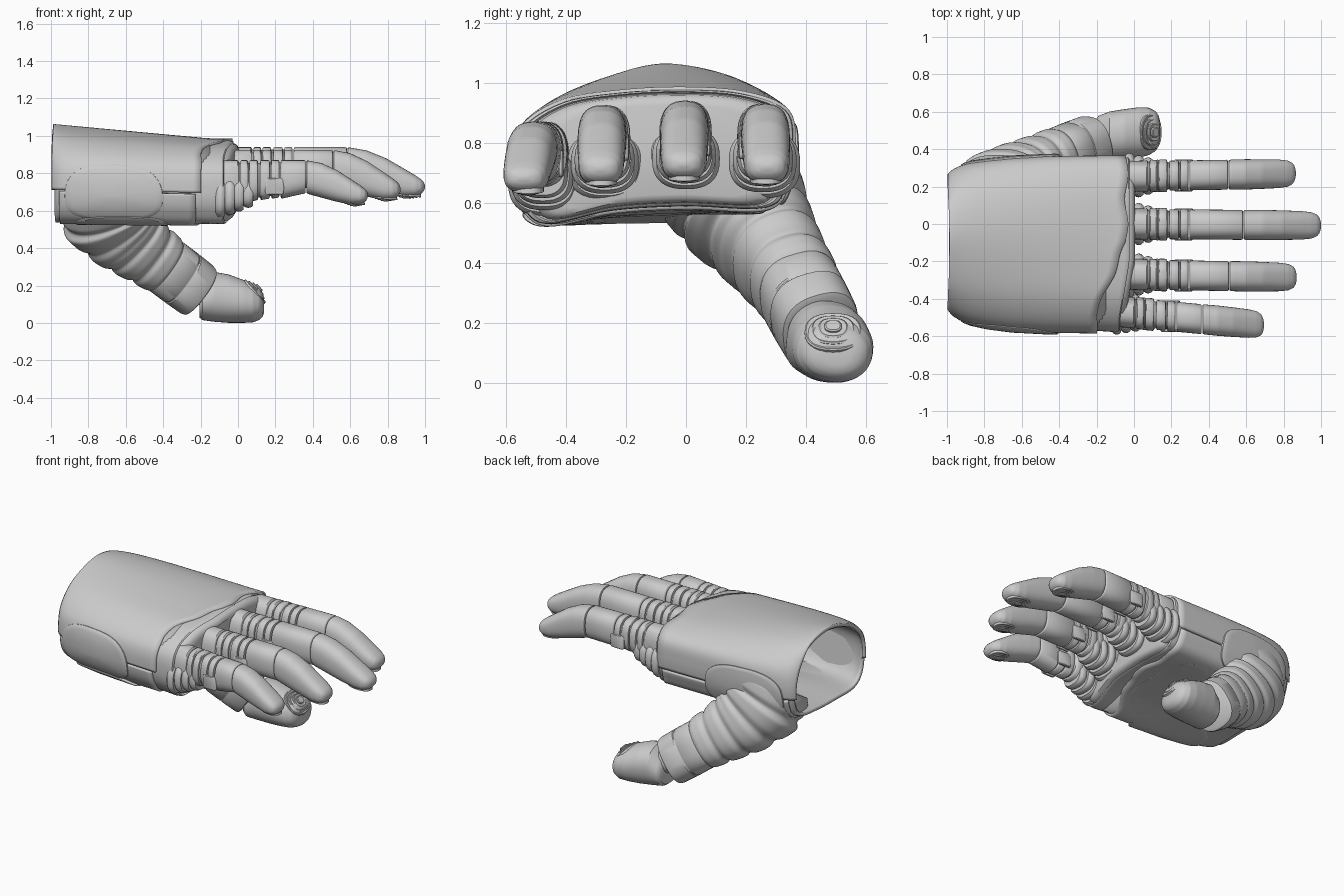
import bpy, bmesh, math
from mathutils import Vector as V

if "Cube" in bpy.data.objects:
    bpy.data.objects.remove(bpy.data.objects["Cube"])


def grid(name, rows, closed=True, cap=True, thick=0):
    """Skin a list of point rows into one smooth object."""
    bm = bmesh.new()
    vs = [[bm.verts.new(p) for p in r] for r in rows]
    n = len(rows[0])
    for r0, r1 in zip(vs, vs[1:]):
        for i in range(n if closed else n - 1):
            j = (i + 1) % n
            bm.faces.new((r0[i], r0[j], r1[j], r1[i]))
    if cap:
        bm.faces.new(vs[0][::-1])
        bm.faces.new(vs[-1])
    bmesh.ops.recalc_face_normals(bm, faces=bm.faces)
    me = bpy.data.meshes.new(name)
    bm.to_mesh(me)
    bm.free()
    ob = bpy.data.objects.new(name, me)
    bpy.context.collection.objects.link(ob)
    if thick:
        m = ob.modifiers.new("thickness", 'SOLIDIFY')
        m.thickness, m.offset = thick, 0
    bpy.ops.object.select_all(action='DESELECT')
    ob.select_set(True)
    bpy.context.view_layer.objects.active = ob
    bpy.ops.object.shade_smooth_by_angle(angle=math.radians(38))
    return ob


def ring(c, a, b, e=2.5, n=36):
    """Superellipse ring around c with half axes a and b."""
    pw = lambda v: math.copysign(abs(v) ** (2 / e), v)
    return [V(c) + V(a) * pw(math.cos(k * math.tau / n)) + V(b) * pw(math.sin(k * math.tau / n))
            for k in range(n)]


def lerp(tab, x):
    """Piecewise linear lookup; table rows are (x, v1, v2, ...)."""
    x = min(max(x, tab[0][0]), tab[-1][0])
    for p, q in zip(tab, tab[1:]):
        if x <= q[0]:
            f = (x - p[0]) / (q[0] - p[0])
            return [s + (t - s) * f for s, t in zip(p[1:], q[1:])]


# ---- palm surface: wrist outline blended into knuckle outline (y, z) ----
WRIST = [(-.44, .72), (-.42, .86), (-.33, .97), (-.2, 1.035), (-.06, 1.06), (.1, 1.02), (.2, .92),
         (.25, .8), (.24, .66), (.18, .57), (0, .54), (-.15, .535), (-.32, .54), (-.41, .6)]
KNUCKLE = [(-.585, .7), (-.56, .84), (-.42, .935), (-.22, .97), (0, .98), (.2, .965), (.34, .91),
           (.365, .8), (.345, .66), (.27, .58), (0, .585), (-.25, .57), (-.47, .525), (-.555, .59)]
FLARE = [(-1, 0), (-.97, .32), (-.93, .5), (-.87, .66), (-.78, .79), (-.65, .9), (-.45, .97), (-.2, 1)]


def spline(pts, u):
    i, f = math.floor(u), u - math.floor(u)
    p = [V(pts[(i + k) % 14]) for k in (-1, 0, 1, 2)]
    return .5 * (2 * p[1] + (p[2] - p[0]) * f + (2 * p[0] - 5 * p[1] + 4 * p[2] - p[3]) * f * f
                 + (3 * p[1] - p[0] - 3 * p[2] + p[3]) * f ** 3)


def surf(x, u, s=1.0):
    w, k = spline(WRIST, u), spline(KNUCKLE, u)
    ty, tz = lerp(FLARE, x)[0], min(1, (x + 1) / .85)
    y, z = w.x + (k.x - w.x) * ty, w.y + (k.y - w.y) * tz
    return V((x, -.1 + (y + .1) * s, .76 + (z - .76) * s))


def clamp(v):
    return min(1, max(0, v))


def plate(name, u0, u1, x0, end, s=.978, nu=70, nx=26):
    """Shell strip whose front edge follows end(y)."""
    rows = []
    for i in range(nx + 1):
        row = []
        for j in range(nu + 1):
            u = u0 + (u1 - u0) * j / nu
            x1 = end(spline(KNUCKLE, u).x)
            f = (i / nx) ** 1.4
            row.append(surf(x0 + (x1 - x0) * f, u, s))
        rows.append(row)
    return grid(name, rows, False, False, .022)


def oval(name, xc, rx, uc, ru, s):
    """Raised rounded plate lying on the palm surface."""
    rows = []
    for r, k in ((.02, s), (.3, s), (.6, s), (.85, s), (.95, s), (.985, s - .008), (1, s - .06)):
        rows.append([surf(xc + p.x, uc + p.y, k)
                     for p in ring((0, 0, 0), (rx * r, 0, 0), (0, ru * r, 0), 2.6, 56)])
    return grid(name, rows)


us = [14 * k / 84 for k in range(84)]
grid("palm_core", [[surf(x, u, .945) for u in us] for x in (-.975, -.95, -.9, -.8, -.65, -.4, -.15)],
     True, False, .02)
back_edge = lambda y: -.04 + .01 * math.cos(y * 23) - .165 * clamp((-y - .1) / .4)
plate("back_shell", -.05, 7.62, -.988, back_edge)
plate("palm_shell", 7.68, 13.89, -.95, lambda y: back_edge(y) - .03)

# knuckle block with a lipped rim and a rounded web face
rows = []
for x, s in ((-.3, .95), (-.22, .96), (-.05, .985), (-.03, .978), (-.024, .955), (-.04, .935),
             (-.04, .92), (-.015, .9), (0, .84), (.005, .75)):
    rows.append([surf(-.1, u, s) for u in us])
    for p in rows[-1]:
        p.x = x - .05 * clamp((-p.y - .2) / .3)
grid("knuckle_block", rows)

# side ovals and the palm pads
oval("outer_side_plate", -.665, .265, -.3, 1.27, 1.022)
oval("thumb_side_plate", -.66, .27, 7.75, 1.3, 1.03)
oval("palm_pad", -.31, .14, 10.3, 1.2, 1.05)
oval("heel_pad", -.62, .25, 11.9, .85, 1.04)


def pad(name, c, n, a, b, step=.008):
    """Stepped concentric grip pad."""
    c, n, a, b = V(c), V(n).normalized(), V(a), V(b)
    rows = []
    for k, s in enumerate((1, .76, .52, .3)):
        for h in (-.025 if k == 0 else (k - 1) * step + step * .6, k * step + step * .6):
            rows.append(ring(c + n * h, a * s, b * s, 2.4, 28))
        rows.append(ring(c + n * (k * step + step), a * (s - .05), b * (s - .05), 2.4, 28))
    grid(name, rows)


# ---- fingers ----
TIP = [(0, 0, -.2, .08), (.25, -.018, -.225, .081), (.5, -.06, -.25, .079), (.75, -.12, -.268, .076),
       (.88, -.152, -.264, .07), (.95, -.172, -.25, .057), (.985, -.188, -.235, .038), (1, -.205, -.217, .012)]


def finger(name, y0, y1, top, x0, xmid, xtip, drop=1):
    def sec(x, zt, zb, w, s=1.0):
        y = y0 + (y1 - y0) * x / xtip
        return ring((x, y, top + (zt + zb) / 2), (0, w * s, 0), (0, 0, (zt - zb) / 2 * s))

    def band(a, b, ha, hb, w, g=.9):
        e = min(.007, (b - a) * .25)
        return [sec(a, 0, ha, w, g), sec(a + e * .4, 0, ha, w, .97), sec(a + e, 0, ha, w),
                sec(b - e, 0, hb, w), sec(b - e * .4, 0, hb, w, .97), sec(b, 0, hb, w, g)]
    # root and ring collars
    rows = band(x0 - .12, x0 + .075, -.25, -.25, .083)
    for a, b, w in ((.082, .125, .085), (.13, .178, .087), (.188, .24, .08), (.247, .292, .082)):
        rows += band(x0 + a, x0 + b, -.235 + a * .12, -.235 + b * .12, w, .87)
    grid(name + "_knuckle", rows)
    # soft U-shaped folds under the root
    rows = []
    for k in range(4):
        a = x0 - .05 + k * .05
        w, zb = .126 - k * .013, -.315 + k * .02
        for d, s in ((0, .88), (.012, .97), (.025, 1), (.038, .97), (.05, .88)):
            rows.append(sec(a + d, -.09, zb, w, s))
    grid(name + "_folds", rows)
    # middle segment and fingertip
    grid(name + "_middle", band(x0 + .298, xmid - .003, -.205, -.2 * drop, .08))
    L = xtip - xmid
    rows = [sec(xmid, 0, -.2 * drop, .08, .9), sec(xmid + .003, 0, -.2 * drop, .08, .97)]
    for k in range(1, 41):
        t = 1 - (1 - k / 40) ** 1.5
        zt, zb, w = lerp(TIP, t)
        rows.append(sec(xmid + L * t, zt * drop, zb * drop, w))
    grid(name + "_tip", rows)
    # hinge plates either side of the middle joint, grip pad below the tip
    yc = y0 + (y1 - y0) * (x0 + .27) / xtip
    for sd in (-1, 1):
        rows = [ring((x0 + .265, yc + sd * (.07 + d), top - .14), (.05 * s, 0, 0), (0, 0, .045 * s), 6, 24)
                for d, s in ((0, 1), (.011, 1), (.015, .9))]
        grid(name + "_hinge", rows)
    yp = y0 + (y1 - y0) * .78
    pad(name + "_pad", (xmid + L * .76, yp, top - .259 * drop), (.1, 0, -1), (L * .19, 0, -.006),
        (0, .052, 0), .004)


finger("index_finger", .255, .27, .93, 0, .505, .865)
finger("middle_finger", 0, -.008, .94, 0, .585, 1)
finger("ring_finger", -.27, -.285, .925, 0, .51, .87)
finger("little_finger", -.475, -.54, .87, -.07, .365, .695, .89)

# ---- thumb: centre, direction, half sizes ----
KEYS = [(0, -.70, .13, .70, .1, .5, -.8, .255, .26),
        (.25, -.685, .19, .58, .35, .45, -.75, .22, .265),
        (.5, -.60, .27, .47, .6, .38, -.6, .172, .215),
        (.75, -.49, .33, .38, .75, .35, -.56, .15, .18),
        (1, -.38, .385, .30, .78, .35, -.52, .14, .16)]


def tilted(c, n, ra, rb, e=2.3):
    n = V(n).normalized()
    a = (V((0, 1, .1)) - n * n.dot(V((0, 1, .1)))).normalized()
    return ring(c, a * ra, n.cross(a) * rb, e, 48)


# ribbed flexible base
rows = []
for k in range(91):
    t = k / 90
    v = lerp(KEYS, t)
    g = 1.015 - .08 * abs(math.cos(math.pi * 5 * t)) ** 6
    rows.append(tilted(v[:3], v[3:6], v[6] * g, v[7] * g))
grid("thumb_base", rows)

# rigid middle segment
A, B, D = V((-.395, .375, .31)), V((-.205, .452, .168)), (.78, .34, -.54)
rows = [tilted(A.lerp(B, t), D, .14 * s, .157 * s, 2.5)
        for t, s in ((0, .9), (.02, .98), (.06, 1), (.45, 1), (.47, .975), (.49, .975), (.51, 1),
                     (.9, .98), (.97, .95), (1, .85))]
grid("thumb_middle", rows)
grid("thumb_joint", [tilted(p, D, .085, .085) for p in (B.lerp(A, .3), V((-.1, .47, .14)))])

# thumb tip and its grip pad
TT = [(-.205, .45, .105, .105, .075), (-.19, .455, .112, .122, .095), (-.13, .468, .14, .132, .132),
      (-.05, .48, .13, .133, .128), (.03, .49, .115, .133, .113), (.08, .495, .105, .125, .1),
      (.115, .497, .1, .105, .082), (.132, .498, .097, .08, .062), (.14, .498, .095, .045, .035)]
rows = []
for k in range(47):
    x = -.205 + .345 * k / 46
    y, z, a, b = lerp(TT, x)
    rows.append(ring((x, y, z), (0, a, -.015), (0, .015, b), 2.2, 40))
grid("thumb_tip", rows)
pad("thumb_pad", (.088, .49, .166), (.75, 0, .66), (0, .095, 0), (-.055, 0, .062), .01)
